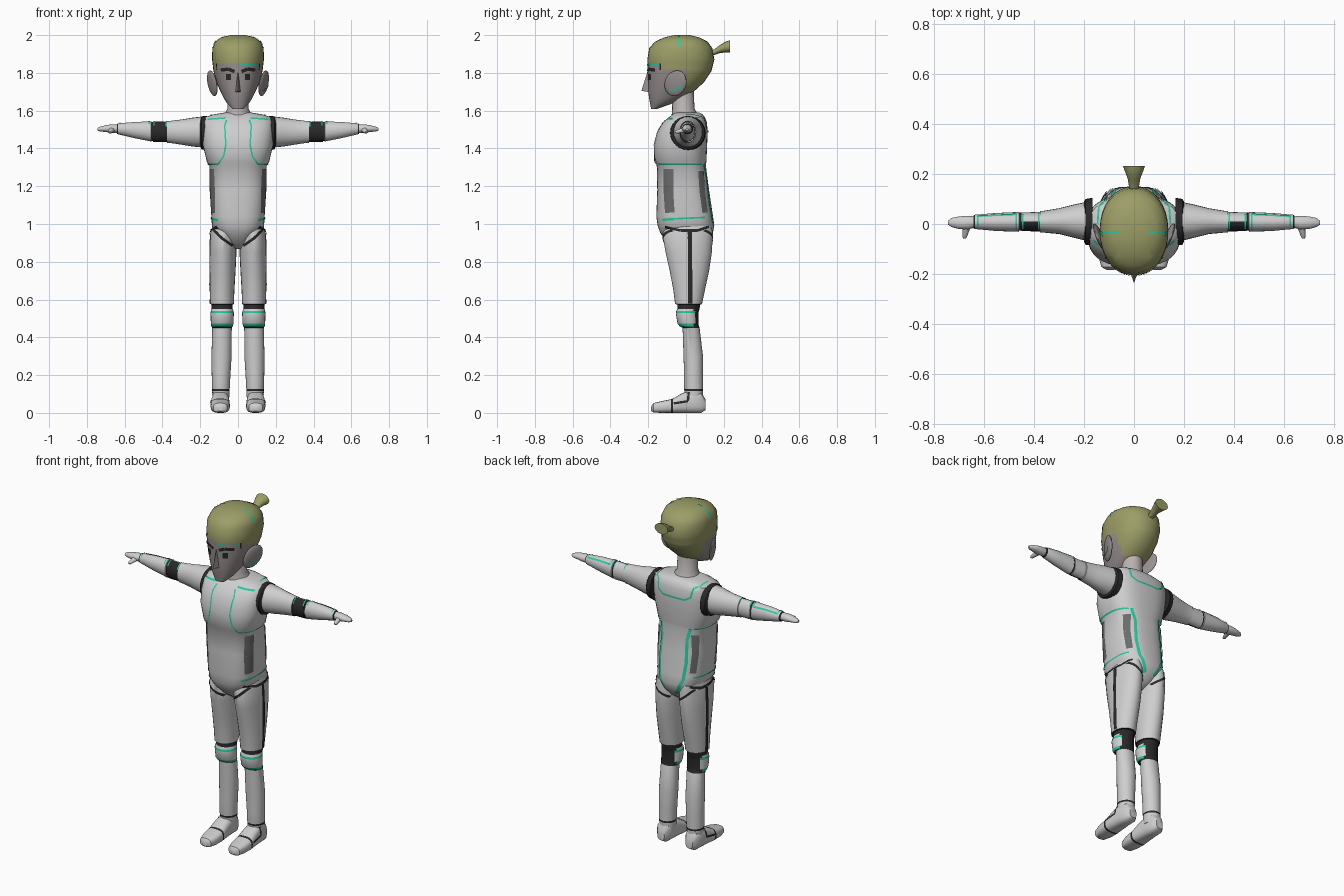
import bpy, bmesh, math
from mathutils import Vector
from mathutils.bvhtree import BVHTree

COLOURS = {"suit_grey": (.62, .62, .62), "face_grey": (.31, .275, .275), "neck_grey": (.50, .465, .46),
           "hair_olive": (.33, .34, .135), "black_trim": (.022, .022, .022),
           "teal_trim": (.02, .60, .36), "panel_grey": (.15, .15, .15)}
NAMES = list(COLOURS)
SUIT, FACE, NECK, HAIR, BLACK, TEAL, PANEL = range(7)
MATS = []
for n, c in COLOURS.items():
    m = bpy.data.materials.new(n)
    m.diffuse_color = (*c, 1)
    MATS.append(m)
PARTS = []


def finish(name, bm, rule, mirror=False, angle=40, fix=True):
    """Mirror if asked, colour faces by rule(centre) and make the object."""
    if fix:
        bmesh.ops.recalc_face_normals(bm, faces=bm.faces)
    for f in bm.faces:
        f.material_index = rule(f.calc_center_median()) if callable(rule) else rule
    if mirror:
        dup = bmesh.ops.duplicate(bm, geom=bm.verts[:] + bm.edges[:] + bm.faces[:])["geom"]
        for v in dup:
            if isinstance(v, bmesh.types.BMVert):
                v.co.x *= -1
        bmesh.ops.reverse_faces(bm, faces=[f for f in dup if isinstance(f, bmesh.types.BMFace)])
    me = bpy.data.meshes.new(name)
    bm.to_mesh(me)
    bm.free()
    for m in MATS:
        me.materials.append(m)
    ob = bpy.data.objects.new(name, me)
    bpy.context.collection.objects.link(ob)
    bpy.ops.object.select_all(action='DESELECT')
    ob.select_set(True)
    bpy.context.view_layer.objects.active = ob
    bpy.ops.object.shade_smooth_by_angle(angle=math.radians(angle))
    PARTS.append(ob)


def loft(rows, axis='Z', n=24, e=1.0):
    """Skin rows of (position, a0, a1, b0, b1) with rounded sections, e < 1 is boxier."""
    bm, rings = bmesh.new(), []
    for t, a0, a1, b0, b1 in rows:
        ring = []
        for i in range(n):
            c, s = math.cos(2 * math.pi * i / n), math.sin(2 * math.pi * i / n)
            a = (a0 + a1) / 2 + (a1 - a0) / 2 * math.copysign(abs(c) ** e, c)
            b = (b0 + b1) / 2 + (b1 - b0) / 2 * math.copysign(abs(s) ** e, s)
            ring.append(bm.verts.new({'X': (t, a, b), 'Y': (a, t, b), 'Z': (a, b, t)}[axis]))
        rings.append(ring)
    for p, q in zip(rings, rings[1:]):
        for i in range(n):
            bm.faces.new((p[i], p[(i + 1) % n], q[(i + 1) % n], q[i]))
    bm.faces.new(rings[0])
    bm.faces.new(rings[-1])
    return bm


def cut(bm, co, no):
    bmesh.ops.bisect_plane(bm, geom=bm.verts[:] + bm.edges[:] + bm.faces[:], plane_co=co, plane_no=no)


# Head with painted hair cap
head = [(1.61, .03, -.185, -.15), (1.635, .055, -.19, -.08), (1.665, .075, -.195, -.02),
        (1.70, .092, -.2, .04), (1.75, .115, -.2, .095), (1.81, .13, -.203, .135),
        (1.87, .137, -.205, .15), (1.93, .136, -.195, .14), (1.965, .122, -.165, .115),
        (1.988, .09, -.115, .07), (2.0, .04, -.06, .02)]
bm = loft([(z, -w, w, f, b) for z, w, f, b in head], n=32, e=.93)
for co, no in [((0, 0, 1.85), (0, 0, 1)), ((0, 0, 1.82), (0, 0, 1)), ((0, -.13, 0), (0, 1, 0)), ((0, 0, 0), (0, 1, 0))]:
    cut(bm, co, no)
finish("head", bm, lambda c: HAIR if c.z > 1.85 or (c.y > -.13 and c.z > 1.82)
       or (c.y > 0 and c.z > 1.69) else FACE)

# Ponytail
finish("ponytail", loft([(.12, -.016, .016, 1.885, 1.915), (.15, -.02, .02, 1.895, 1.925),
                         (.18, -.025, .025, 1.905, 1.948), (.21, -.036, .036, 1.908, 1.966),
                         (.232, -.044, .044, 1.908, 1.972)], 'Y', 12), HAIR)

# Nose wedge
bm = bmesh.new()
v = [bm.verts.new(p) for p in [(0, -.2, 1.82), (-.022, -.175, 1.695), (.022, -.175, 1.695), (0, -.236, 1.705), (0, -.15, 1.76)]]
for f in [(0, 1, 3), (0, 3, 2), (1, 2, 3), (0, 4, 1), (0, 2, 4), (1, 4, 2)]:
    bm.faces.new([v[i] for i in f])
finish("nose", bm, FACE)

# Ears
bm = bmesh.new()
bmesh.ops.create_uvsphere(bm, u_segments=16, v_segments=10, radius=1)
for w in bm.verts:
    x, y, z = w.co
    w.co = (.136 + .014 * x + .022 * y + .012 * z, -.055 + .058 * y + .008 * z, 1.745 + .068 * z)
finish("ears", bm, FACE, True)

# Neck
finish("neck", loft([(1.54, -.085, .085, -.08, .075), (1.585, -.07, .07, -.075, .06),
                     (1.61, -.056, .056, -.073, .045), (1.74, -.054, .054, -.075, .04)]), NECK)

# Torso and pelvis
torso = [(.868, .025, -.045, .06), (.90, .06, -.09, .105), (.95, .11, -.135, .14), (.99, .138, -.15, .15),
         (1.04, .141, -.157, .143), (1.18, .15, -.152, .122), (1.31, .152, -.155, .105),
         (1.33, .165, -.168, .108), (1.42, .187, -.17, .112), (1.49, .19, -.152, .115),
         (1.54, .188, -.122, .11), (1.565, .175, -.09, .1), (1.58, .13, -.072, .088), (1.59, .07, -.06, .07)]
finish("torso", loft([(z, -w, w, f, b) for z, w, f, b in torso], n=40, e=.75), SUIT)

# Shoulder sockets
finish("shoulder_rings", loft([(.165, -.085, .105, 1.39, 1.572), (.193, -.083, .1, 1.395, 1.57),
                               (.2, -.07, .09, 1.41, 1.56)], 'X'), BLACK, True)


# Arms with black elbow fronts and wrist gap
def arm_rule(c):
    if .375 < c.x < .45:
        return BLACK if c.y < .012 else SUIT
    if .45 < c.x < .457 or .635 < c.x < .641:
        return BLACK
    return SUIT


finish("arms", loft([(.18, -.07, .09, 1.405, 1.57), (.24, -.055, .078, 1.41, 1.563), (.3, -.04, .063, 1.42, 1.553),
                     (.365, -.034, .052, 1.43, 1.545), (.375, -.034, .052, 1.43, 1.545), (.376, -.03, .048, 1.435, 1.541),
                     (.449, -.028, .046, 1.435, 1.543), (.45, -.026, .045, 1.44, 1.54), (.457, -.026, .045, 1.44, 1.54),
                     (.46, -.031, .048, 1.437, 1.543), (.55, -.028, .044, 1.455, 1.54), (.635, -.02, .037, 1.475, 1.532),
                     (.641, -.018, .034, 1.478, 1.53)], 'X'), arm_rule, True)

# Hands and thumbs
finish("hands", loft([(.635, -.014, .03, 1.482, 1.527), (.665, -.022, .033, 1.482, 1.528), (.70, -.02, .03, 1.487, 1.523),
                      (.73, -.012, .024, 1.49, 1.515), (.744, -.002, .012, 1.495, 1.508)], 'X', 16), SUIT, True)
finish("thumbs", loft([(-.058, .672, .682, 1.483, 1.491), (-.05, .667, .686, 1.478, 1.498),
                       (-.01, .652, .685, 1.483, 1.513)], 'Y', 10), SUIT, True)


# Legs with knee bands
def leg_rule(c):
    z = c.z
    if .45 < z < .458 or .115 < z < .126:
        return BLACK
    if .458 < z < .575 and c.y > .045:
        return BLACK
    if .458 < z < .473 or .528 < z < .54:
        return TEAL
    return BLACK if .55 < z < .575 else SUIT


finish("legs", loft([(.99, .03, .135, -.10, .135), (.95, .008, .147, -.125, .142), (.85, .008, .151, -.108, .137),
                     (.75, .013, .151, -.086, .122), (.65, .019, .149, -.067, .1), (.576, .022, .147, -.058, .085),
                     (.574, .028, .14, -.045, .075), (.551, .028, .14, -.045, .072), (.54, .024, .144, -.052, .068),
                     (.528, .022, .145, -.054, .066), (.473, .024, .144, -.045, .066), (.458, .027, .141, -.034, .068),
                     (.45, .033, .137, -.018, .072), (.3, .034, .14, -.013, .09), (.2, .04, .139, -.01, .09),
                     (.126, .044, .137, -.01, .09), (.115, .044, .137, -.008, .09), (.06, .048, .133, -.005, .088)]),
       leg_rule, True)

# Feet with a seam across the toes
finish("feet", loft([(-.184, .08, .108, .01, .035), (-.172, .058, .13, .002, .052), (-.13, .045, .142, 0, .062),
                     (-.08, .043, .145, 0, .072), (-.068, .043, .145, 0, .076), (-.02, .046, .142, 0, .105),
                     (.03, .05, .138, 0, .118), (.08, .053, .134, 0, .11), (.104, .07, .115, .015, .07)], 'Y', e=.7),
       lambda c: BLACK if -.08 < c.y < -.068 else SUIT, True)

# Surface finder for the trim plates
verts, polys = [], []
for ob in PARTS:
    k = len(verts)
    verts += [v.co.copy() for v in ob.data.vertices]
    polys += [[k + i for i in p.vertices] for p in ob.data.polygons]
TREE = BVHTree.FromPolygons(verts, polys)
VIEWS = {'front': ((0, -1, 0), lambda a, b: (a, -1, b)), 'back': ((0, 1, 0), lambda a, b: (a, 1, b)),
         'side': ((1, 0, 0), lambda a, b: (1, a, b)), 'top': ((0, 0, 1), lambda a, b: (a, b, 2.5))}


def strip(bm, view, width, *pts):
    """Lay a thin plate of given width along a 2D path onto the surface seen from one side."""
    out, place = Vector(VIEWS[view][0]), VIEWS[view][1]
    k = max(1, math.ceil(width / .015))
    for p, q in zip(pts, pts[1:]):
        p, q = Vector(p), Vector(q)
        d = (q - p).normalized()
        side, steps, grid = Vector((-d.y, d.x)), max(1, math.ceil((q - p).length / .012)), []
        for i in range(steps + 1):
            row = []
            for j in range(k + 1):
                s = p.lerp(q, i / steps) + side * width * (j / k - .5)
                hit, no, _, _ = TREE.ray_cast(Vector(place(*s)), -out)
                row.append(bm.verts.new(hit + out * .002 + no * .002) if hit else None)
            grid.append(row)
        for r, s in zip(grid, grid[1:]):
            for j in range(k):
                quad = [r[j], r[j + 1], s[j + 1], s[j]]
                if None in quad or any((a.co - b.co).length > .05 for a in quad for b in quad):
                    continue
                f = bm.faces.new(quad)
                f.normal_update()
                if f.normal.dot(out) < 0:
                    f.normal_flip()
    return bm


def trim(name, colour, items, mirror=True):
    bm = bmesh.new()
    for it in items:
        strip(bm, *it)
    bmesh.ops.delete(bm, geom=[v for v in bm.verts if not v.link_faces], context='VERTS')
    finish(name, bm, colour, mirror, fix=False)


# Teal piping on chest, waist, back, arms and feet
trim("teal_piping", TEAL, [
    ('front', .008, (.06, 1.55), (.07, 1.52), (.064, 1.42), (.075, 1.36), (.105, 1.317), (.14, 1.317)),
    ('front', .008, (.065, 1.56), (.16, 1.553)),
    ('side', .008, (-.12, 1.317), (.085, 1.317)),
    ('side', .009, (-.12, 1.025), (.1, 1.035)),
    ('front', .008, (.105, 1.02), (.135, 1.023)),
    ('back', .016, (.095, 1.32), (.08, 1.25), (.085, 1.12), (.075, 1.02), (.03, .93)),
    ('back', .010, (.115, 1.565), (.105, 1.51), (.07, 1.49), (0, 1.49)),
    ('top', .007, (.12, -.05), (.145, .0), (.14, .07), (.12, .085)),
    ('top', .006, (.38, -.025), (.38, .04)), ('top', .006, (.445, -.022), (.445, .038)),
    ('top', .006, (.47, .037), (.625, .03)), ('top', .006, (.47, -.02), (.47, .037)),
    ('top', .006, (.625, -.013), (.625, .03)),
    ('top', .008, (.055, -.035), (.135, -.035)),
])

# Black seams at hips, thighs, ankles and eyes
trim("black_seams", BLACK, [
    ('front', .014, (.03, .885), (.085, .925), (.135, .975)),
    ('back', .012, (.03, .885), (.085, .925), (.135, .975)),
    ('side', .014, (-.11, .985), (-.03, .965), (.06, .965), (.12, .985)),
    ('side', .022, (.02, .965), (.022, .75), (.022, .58)),
    ('side', .012, (-.065, .05), (.01, .062), (.015, .11)),
    ('front', .018, (.018, 1.807), (.05, 1.82), (.09, 1.815)),
    ('front', .026, (.05, 1.795), (.05, 1.762)),
    ('side', .007, (-.135, 1.85), (-.135, 1.815)),
])

# Head marking on one side only
trim("brow_marking", TEAL, [('front', .008, (.01, 1.842), (.105, 1.842)),
                            ('side', .009, (-.09, 1.71), (-.045, 1.715), (-.025, 1.735))], False)

# Dark rib panels
trim("side_panels", PANEL, [('side', .05, (-.092, 1.29), (-.092, 1.17), (-.085, 1.06)),
                            ('side', .028, (.078, 1.28), (.085, 1.17), (.1, 1.06))])
